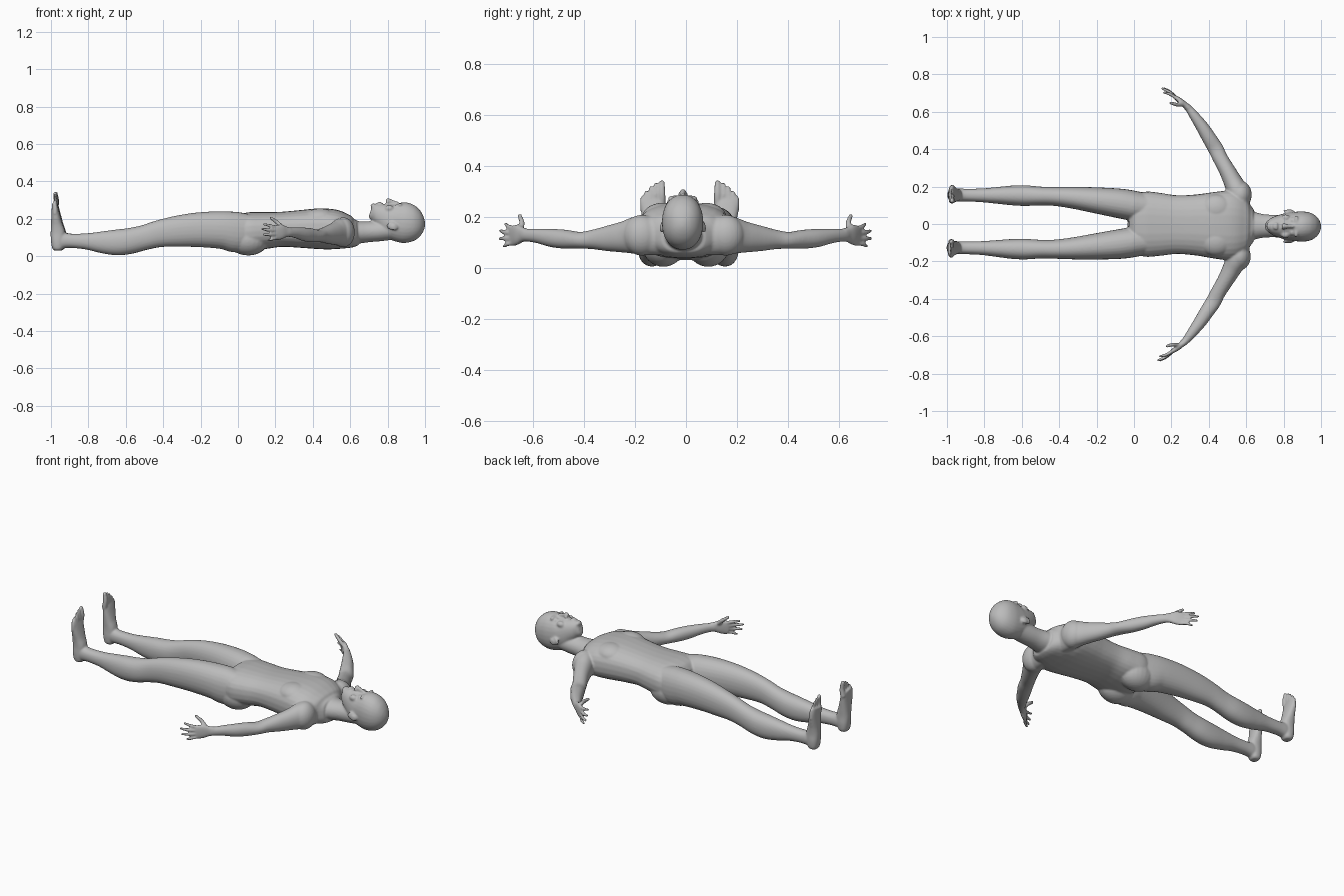
import bpy, bmesh, math
from mathutils import Vector, Matrix

bm = bmesh.new()
SEG = 28


def loft(rows, up=(0, 0, 1), power=2.0, mirror=1):
    """Closed tube through rows of (x, y, z, side radius, up radius)."""
    up = Vector(up)
    cs = [Vector(r[:3]) for r in rows]
    rings = []
    for i, r in enumerate(rows):
        t = (cs[min(i + 1, len(cs) - 1)] - cs[max(i - 1, 0)]).normalized()
        side = t.cross(up).normalized()
        upv = side.cross(t)
        ring = []
        for k in range(SEG):
            a = 2 * math.pi * k / SEG
            c, s = math.cos(a), math.sin(a)
            p = (cs[i] + side * r[3] * math.copysign(abs(c) ** (2 / power), c)
                 + upv * r[4] * math.copysign(abs(s) ** (2 / power), s))
            ring.append(bm.verts.new((p.x, p.y * mirror, p.z)))
        rings.append(ring)
    faces = [bm.faces.new(rings[0]), bm.faces.new(rings[-1][::-1])]
    for a, b in zip(rings, rings[1:]):
        for k in range(SEG):
            n = (k + 1) % SEG
            faces.append(bm.faces.new((a[k], b[k], b[n], a[n])))
    bmesh.ops.recalc_face_normals(bm, faces=faces)


def smooth_rows(rows, steps=5):
    """Catmull-Rom refinement of the section list."""
    out = []
    for i in range(len(rows) - 1):
        p0, p1 = rows[max(i - 1, 0)], rows[i]
        p2, p3 = rows[i + 1], rows[min(i + 2, len(rows) - 1)]
        for k in range(steps):
            t = k / steps
            out.append([0.5 * (2 * b + (c - a) * t + (2 * a - 5 * b + 4 * c - d) * t * t
                        + (3 * b - a - 3 * c + d) * t ** 3)
                        for a, b, c, d in zip(p0, p1, p2, p3)])
    return out + [list(rows[-1])]


def along_x(rows):
    """Rows of (x, y, half width, bottom z, top z) to loft rows."""
    return smooth_rows([(x, y, (b + t) / 2, w, (t - b) / 2) for x, y, w, b, t in rows])


def ball(c, r, mirror=1, tilt=0):
    m = (Matrix.Translation((c[0], c[1] * mirror, c[2])) @ Matrix.Rotation(tilt * mirror, 4, 'Z')
         @ Matrix.Diagonal((*r, 1)))
    bmesh.ops.create_uvsphere(bm, u_segments=24, v_segments=16, radius=1, matrix=m)


def digit(a, b, r, mirror, bend=(0, 0, 0)):
    """Finger or toe: tapered tube with a rounded tip."""
    a, b = Vector(a), Vector(b)
    mid = (a + b) / 2 + Vector(bend)
    up = (1, 0, 0) if abs((b - a).normalized().z) > 0.8 else (0, 0, 1)
    loft(smooth_rows([(*a, r, r), (*mid, r * .95, r * .95), (*b, r * .75, r * .75)]), up, 2, mirror)
    ball(b, (r * .8,) * 3, mirror)


# Torso and neck
loft(along_x([(-.03, 0, .10, .09, .19), (.0, 0, .15, .05, .225), (.06, 0, .174, .03, .235),
              (.14, 0, .168, .038, .236), (.23, 0, .157, .05, .237), (.33, 0, .163, .045, .246),
              (.43, 0, .178, .038, .255), (.51, 0, .185, .036, .25), (.57, 0, .165, .038, .226),
              (.61, 0, .125, .045, .205), (.64, 0, .085, .06, .192)]), power=2.5)
loft(along_x([(.58, 0, .09, .06, .19), (.65, 0, .072, .068, .187), (.70, 0, .062, .075, .186),
              (.76, 0, .06, .08, .19), (.84, 0, .06, .09, .2)]))

# Head, from chin to crown
loft(along_x([(.708, 0, .018, .215, .262), (.716, 0, .03, .196, .276), (.74, 0, .046, .178, .284),
              (.78, 0, .061, .14, .286), (.82, 0, .072, .098, .287), (.86, 0, .078, .077, .288),
              (.90, 0, .081, .07, .286), (.94, 0, .075, .079, .27), (.97, 0, .059, .1, .246),
              (.99, 0, .036, .13, .215), (1.0, 0, .01, .16, .185)]), power=2.15)

# Nose, lips and chin
loft(smooth_rows([(.855, 0, .278, .009, .012), (.825, 0, .288, .010, .013),
                  (.803, 0, .296, .013, .014), (.793, 0, .292, .012, .008)]))
ball((.762, 0, .284), (.006, .021, .008))
ball((.750, 0, .282), (.006, .018, .008))
ball((.723, 0, .268), (.014, .022, .014))

for s in (1, -1):
    # Face sides
    ball((.80, .010, .288), (.009, .010, .008), s)
    ball((.868, .033, .273), (.010, .026, .012), s)
    ball((.845, .033, .266), (.009, .015, .010), s)
    ball((.81, .045, .255), (.024, .018, .018), s)
    # Ears
    ball((.825, .078, .162), (.030, .008, .022), s, -.25)
    ball((.838, .084, .155), (.018, .006, .018), s, -.25)

    # Chest and buttocks
    ball((.44, .085, .20), (.09, .08, .055), s)
    ball((.055, .088, .088), (.11, .084, .084), s)

    # Legs
    loft(along_x([(.10, .085, .07, .05, .22), (.0, .097, .08, .02, .236),
                  (-.08, .109, .079, .038, .24), (-.2, .123, .070, .048, .235),
                  (-.32, .135, .059, .05, .217), (-.42, .141, .051, .048, .192),
                  (-.50, .142, .050, .033, .166), (-.58, .143, .055, .012, .150),
                  (-.65, .143, .053, .005, .142), (-.73, .142, .045, .017, .132),
                  (-.81, .141, .037, .036, .122), (-.89, .141, .034, .044, .12),
                  (-.94, .141, .034, .042, .125), (-.97, .141, .028, .05, .11)]),
         power=2.2, mirror=s)
    # Feet
    loft(smooth_rows([(-.962, .141, .030, .020, .018), (-.962, .141, .042, .032, .029),
                      (-.962, .141, .08, .037, .036), (-.961, .141, .125, .036, .039),
                      (-.967, .142, .17, .039, .031), (-.972, .145, .215, .045, .024),
                      (-.976, .146, .255, .048, .018), (-.979, .141, .282, .040, .013)]),
         (1, 0, 0), 2.4, s)
    # Toes, big to little
    for i, (tip, r) in enumerate([(.333, .0145), (.328, .0098), (.314, .0094), (.297, .009), (.276, .0086)]):
        y = (.109, .134, .153, .171, .187)[i]
        digit((-.978, y, .25 - .006 * i), (-.976, y, tip), r, s, (.006, 0, 0))

    # Shoulders and arms
    ball((.565, .165, .128), (.062, .075, .08), s)
    loft(smooth_rows([(.57, .08, .125, .05, .075), (.555, .17, .128, .058, .077),
                      (.525, .235, .121, .050, .062), (.49, .30, .115, .043, .050),
                      (.455, .36, .111, .040, .038), (.43, .41, .108, .041, .033),
                      (.395, .465, .112, .038, .037), (.36, .52, .117, .034, .036),
                      (.32, .575, .125, .027, .029), (.285, .62, .128, .020, .025),
                      (.265, .638, .129, .017, .026)]), power=2.1, mirror=s)
    # Palms
    loft(smooth_rows([(.285, .622, .129, .018, .025), (.265, .639, .13, .016, .030),
                      (.242, .658, .13, .015, .040), (.215, .678, .125, .011, .040),
                      (.205, .685, .124, .008, .036)]), power=2.4, mirror=s)
    # Fingers, index to little, then thumb
    for a, b, r in [((.215, .676, .155), (.150, .705, .171), .0092),
                    ((.212, .680, .135), (.142, .726, .145), .0095),
                    ((.212, .682, .115), (.150, .727, .115), .0092),
                    ((.216, .679, .096), (.172, .712, .085), .0085)]:
        digit(a, b, r, s, (0, .006, 0))
    digit((.255, .645, .145), (.188, .650, .203), .0115, s, (0, -.006, .004))

# Fuse everything into one smooth skin
mesh = bpy.data.meshes.new("body")
bm.to_mesh(mesh)
bm.free()
body = bpy.data.objects.new("body", mesh)
bpy.context.collection.objects.link(body)
body.rotation_euler.z = -0.015
skin = bpy.data.materials.new("plain_grey")
skin.diffuse_color = (0.5, 0.5, 0.5, 1)
mesh.materials.append(skin)

fuse = body.modifiers.new("fuse", 'REMESH')
fuse.mode = 'VOXEL'
fuse.voxel_size = 0.0055
fuse.use_smooth_shade = True
relax = body.modifiers.new("relax", 'SMOOTH')
relax.factor = 0.5
relax.iterations = 5
